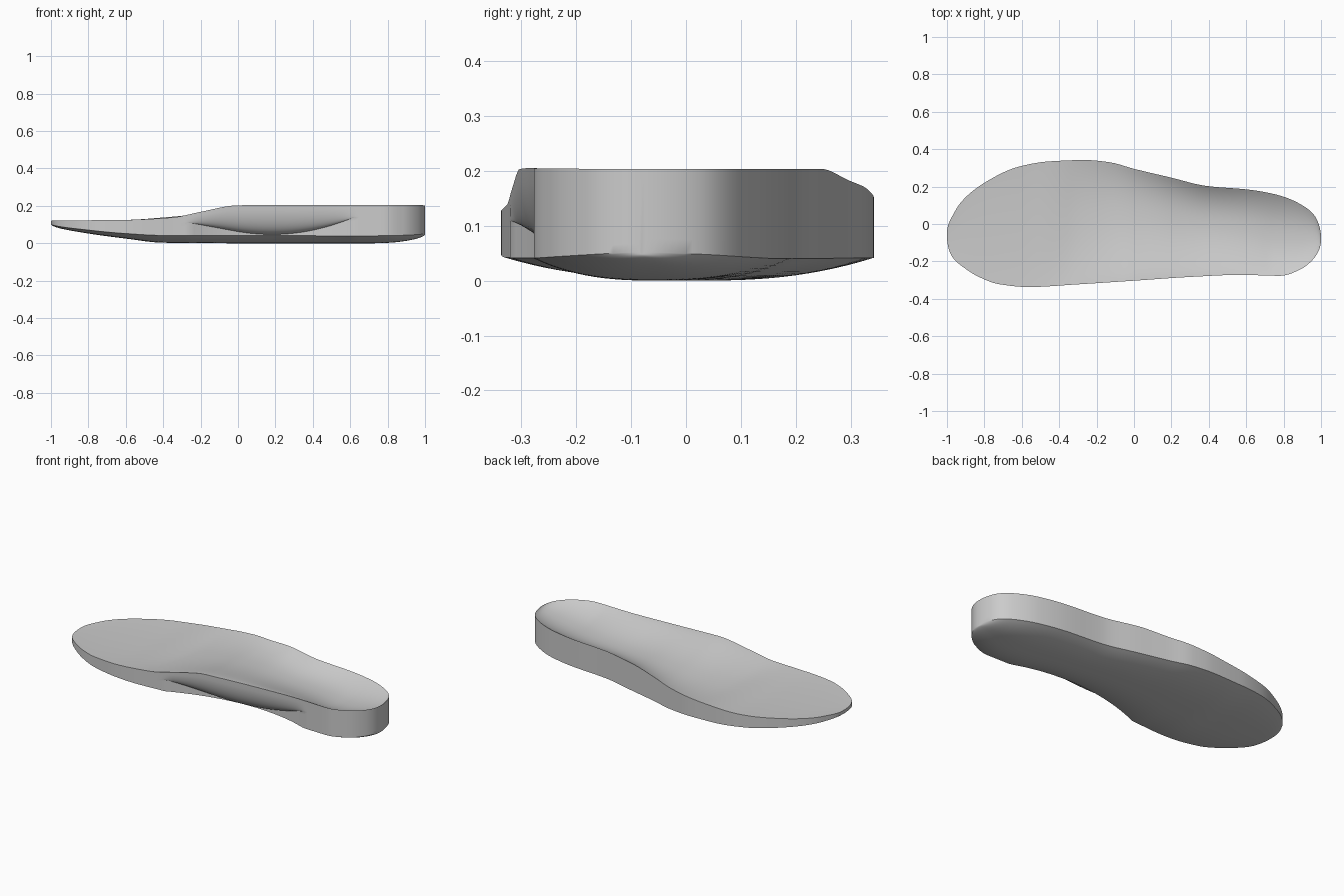
import bpy, bmesh, math

cube = bpy.data.objects.get("Cube")
if cube:
    bpy.data.objects.remove(cube, do_unlink=True)

grey = bpy.data.materials.new("soft_grey")
grey.use_nodes = True
colour = (0.6, 0.6, 0.6, 1)
grey.diffuse_color = colour
grey.node_tree.nodes["Principled BSDF"].inputs["Base Color"].default_value = colour

# Profiles along the length: (x, value)
BACK_EDGE = [(-1, -.05), (-.97, .045), (-.93, .11), (-.8, .22), (-.61, .308), (-.45, .335),
             (-.26, .342), (-.13, .33), (0, .295), (.19, .25), (.39, .203), (.62, .183),
             (.78, .152), (.9, .1), (.965, .045), (1, -.075)]
FRONT_EDGE = [(-1, -.065), (-.975, -.17), (-.9, -.24), (-.825, -.285), (-.72, -.322),
              (-.56, -.337), (-.29, -.322), (0, -.303), (.3, -.283), (.56, -.272), (.78, -.277),
              (.885, -.245), (.965, -.18), (1, -.085)]
FRONT_RIM = [(-1, .12), (-.6, .125), (-.35, .138), (-.2, .168), (0, .203), (.3, .205), (1, .203)]
BACK_RIM = [(-1, .12), (-.6, .125), (-.35, .142), (-.2, .158), (0, .183), (.2, .203), (1, .203)]
DISH = [(-1, 0), (-.5, .01), (-.3, .024), (.1, .048), (.4, .06), (.7, .06), (.9, .037), (1, 0)]
SOLE_EDGE = [(-1, .105), (-.85, .076), (-.6, .052), (-.4, .042), (.7, .04), (1, .052)]
SOLE_MID = [(-1, .104), (-.85, .06), (-.6, .025), (-.4, .003), (0, 0), (.72, 0), (1, .048)]


def angle(x):
    return math.acos(max(-1, min(1, -x)))


def sample(keys, x):
    """Smooth interpolation, rounded at both ends by working in angle space."""
    t = angle(x)
    pts = [(angle(k), v) for k, v in keys]
    slopes = [(b[1] - a[1]) / (b[0] - a[0]) for a, b in zip(pts, pts[1:])]
    tangents = [slopes[0]]
    for a, b in zip(slopes, slopes[1:]):
        tangents.append(2 * a * b / (a + b) if a * b > 0 else 0)
    tangents.append(slopes[-1])
    for i in range(len(slopes)):
        (t0, v0), (t1, v1) = pts[i], pts[i + 1]
        if t <= t1 or i == len(slopes) - 1:
            h = t1 - t0
            s = (t - t0) / h
            return (v0 * (1 + 2 * s) * (1 - s) ** 2 + v1 * s * s * (3 - 2 * s)
                    + h * s * (1 - s) * (tangents[i] * (1 - s) - tangents[i + 1] * s))


STEPS, ACROSS, WALL, BULGE = 120, 28, 6, 12


def section(x):
    back, front = sample(BACK_EDGE, x), sample(FRONT_EDGE, x)
    rim_b, rim_f = sample(BACK_RIM, x), sample(FRONT_RIM, x)
    dish = sample(DISH, x)
    low, mid = sample(SOLE_EDGE, x), sample(SOLE_MID, x)
    # the arch narrows the sole, under a crease that rises towards its ends
    arch = max(0, 1 - ((x - .18) / .44) ** 2)
    inset = .08 * arch
    crease = low + (rim_f - low) * (.6 - .56 * arch)
    foot = front + inset
    skew = 1 + .4 * max(0, 1 - ((x - .18) / .55) ** 2)
    ring = []
    # dished top, from front edge to back edge
    for i in range(ACROSS + 1):
        s = i / ACROSS
        bowl = 1 - abs(2 * s ** skew - 1) ** 2.2
        ring.append((x, front + (back - front) * s, rim_f + (rim_b - rim_f) * s - dish * bowl))
    # upright back wall
    for i in range(1, WALL):
        ring.append((x, back, rim_b + (low - rim_b) * i / WALL))
    # domed sole, from back edge to front edge
    for i in range(ACROSS + 1):
        s = i / ACROSS
        ring.append((x, back + (foot - back) * s, mid + (low - mid) * abs(2 * s - 1) ** 2.6))
    # upright wall below the crease
    for i in range(1, WALL):
        ring.append((x, foot, low + (crease - low) * i / WALL))
    # arch support bulging out above the crease
    for i in range(BULGE):
        a = math.pi / 2 * i / BULGE
        ring.append((x, foot - inset * math.sin(a),
                     crease + (rim_f - .01 - crease) * (1 - math.cos(a))))
    return ring


# Loft the insole through its cross-sections
bm = bmesh.new()
rings = []
for k in range(STEPS + 1):
    x = -math.cos(math.pi * k / STEPS)
    rings.append([bm.verts.new(p) for p in section(x)])
for a, b in zip(rings, rings[1:]):
    for i in range(len(a)):
        j = (i + 1) % len(a)
        bm.faces.new((a[i], a[j], b[j], b[i]))
bm.faces.new(rings[0])
bm.faces.new(rings[-1])
bmesh.ops.recalc_face_normals(bm, faces=bm.faces)

mesh = bpy.data.meshes.new("insole")
bm.to_mesh(mesh)
bm.free()
mesh.materials.append(grey)
insole = bpy.data.objects.new("insole", mesh)
bpy.context.collection.objects.link(insole)

bpy.ops.object.select_all(action="DESELECT")
insole.select_set(True)
bpy.context.view_layer.objects.active = insole
bpy.ops.object.shade_smooth_by_angle(angle=math.radians(35))
